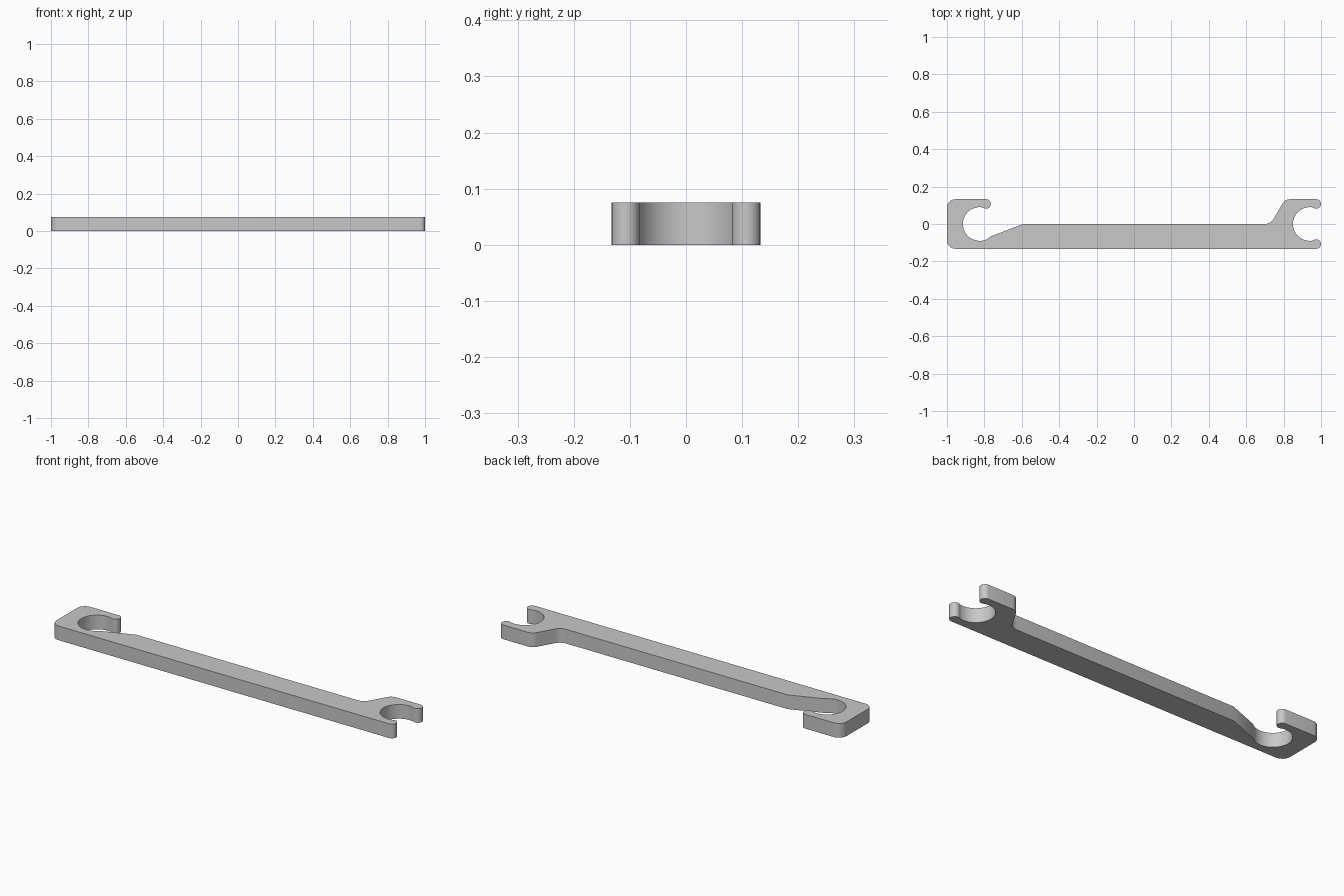
import bpy, bmesh
from math import radians, tan, cos, sin
from mathutils import Vector

cube = bpy.data.objects.get("Cube")
if cube:
    bpy.data.objects.remove(cube)

HALF, THICK = 0.1325, 0.075      # half width, thickness
HOLE, TIP, CORNER = 0.09, 0.025, 0.045
LEFT_X, RIGHT_X = -0.825, 0.94   # jaw centres
REACH = 0.035                    # jaw centre to tip centre


def arc(cx, cy, r, start, end, steps):
    """Points along an arc, angles in degrees."""
    angles = [radians(start + (end - start) * i / steps) for i in range(steps + 1)]
    return [Vector((cx + r * cos(a), cy + r * sin(a))) for a in angles]


def fillet(prev, corner, nxt, r, steps=8):
    """Rounded replacement for one corner of the outline."""
    p = Vector(corner)
    u = (Vector(prev) - p).normalized()
    v = (Vector(nxt) - p).normalized()
    half = u.angle(v) / 2
    centre = p + (u + v).normalized() * (r / sin(half))
    a, b = (p + d * (r / tan(half)) - centre for d in (u, v))
    return [centre + a.lerp(b, i / steps).normalized() * r for i in range(steps + 1)]


tip_y = HALF - TIP
sw, se = (-1, -HALF), (1, -HALF)
nw, ne = (-1, HALF), (1, HALF)
neck_low, neck_high = (0.731, 0), (0.807, HALF)
ramp = (-0.593, 0)

# Outline, counter-clockwise from the lower left corner
outline = fillet(nw, sw, se, CORNER)
# Open jaw at the right end, with two rounded tips
outline += arc(RIGHT_X + REACH, -tip_y, TIP, -90, 108, 14)
outline += arc(RIGHT_X, 0, HOLE, -72, -288, 40)[1:-1]
outline += arc(RIGHT_X + REACH, tip_y, TIP, -108, 90, 14)
# Sloped neck down to the straight shank
outline += fillet(ne, neck_high, neck_low, CORNER)
outline += fillet(neck_high, neck_low, ramp, CORNER + 0.01)
outline += [Vector(ramp), Vector((-0.76, -0.064))]
# Side-opening hook at the left end
outline += arc(LEFT_X, 0, HOLE, -63, -288, 40)[:-1]
outline += arc(LEFT_X + REACH, tip_y, TIP, -108, 90, 14)
outline += fillet(ne, nw, sw, CORNER)

# Extrude the outline into a flat bar
bm = bmesh.new()
base = bm.faces.new([bm.verts.new((p.x, p.y, 0)) for p in outline])
top = bmesh.ops.extrude_face_region(bm, geom=[base], use_keep_orig=True)
bmesh.ops.translate(bm, vec=(0, 0, THICK),
                    verts=[g for g in top["geom"] if isinstance(g, bmesh.types.BMVert)])
bmesh.ops.recalc_face_normals(bm, faces=bm.faces)
# Triangulate the concave caps cleanly
caps = [f for f in bm.faces if len(f.verts) > 4]
bmesh.ops.triangulate(bm, faces=caps)
mesh = bpy.data.meshes.new("hooked_bar")
bm.to_mesh(mesh)
bm.free()

bar = bpy.data.objects.new("hooked_bar", mesh)
bpy.context.collection.objects.link(bar)

grey = bpy.data.materials.new("plain_grey")
grey.use_nodes = True
colour = (0.58, 0.58, 0.58, 1)
grey.diffuse_color = colour
grey.node_tree.nodes["Principled BSDF"].inputs["Base Color"].default_value = colour
mesh.materials.append(grey)

# Smooth curved walls, crisp edges
bpy.ops.object.select_all(action="DESELECT")
bar.select_set(True)
bpy.context.view_layer.objects.active = bar
bpy.ops.object.shade_smooth_by_angle(angle=radians(22))
